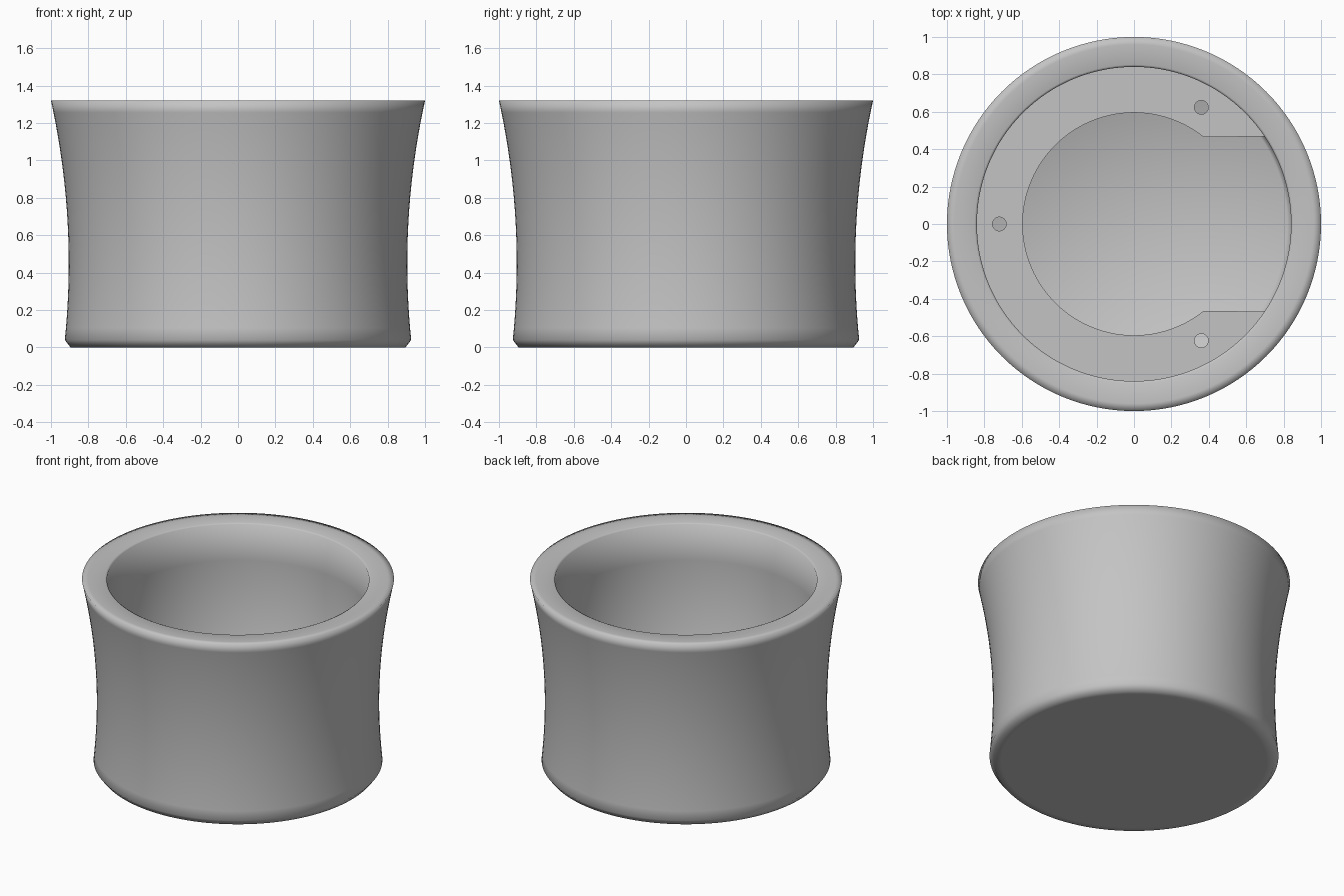
import bpy
import bmesh
from math import sin, cos, pi, asin, atan2, sqrt
from mathutils import Matrix

cube = bpy.data.objects.get("Cube")
if cube:
    bpy.data.objects.remove(cube, do_unlink=True)

HEIGHT = 1.32
INNER = 0.84      # inner wall radius
FLOOR = 0.08
LEDGE = 0.32      # height of the inner ledge
POCKET = 0.595    # radius of the opening in the ledge
SLOT = 0.465      # half width of the slot on the +x side

grey = bpy.data.materials.new("grey")
grey.use_nodes = True
colour = (0.55, 0.55, 0.55, 1)
grey.diffuse_color = colour
grey.node_tree.nodes["Principled BSDF"].inputs["Base Color"].default_value = colour


def add_object(name, data):
    obj = bpy.data.objects.new(name, data)
    bpy.context.collection.objects.link(obj)
    data.materials.append(grey)
    return obj


def lathe(name, profile, steps=128):
    bm = bmesh.new()
    verts = [bm.verts.new((r, 0, z)) for r, z in profile]
    edges = [bm.edges.new(pair) for pair in zip(verts, verts[1:])]
    bmesh.ops.spin(bm, geom=verts + edges, cent=(0, 0, 0), axis=(0, 0, 1),
                   angle=2 * pi, steps=steps, use_merge=True)
    bmesh.ops.remove_doubles(bm, verts=bm.verts, dist=0.0001)
    bmesh.ops.recalc_face_normals(bm, faces=bm.faces)
    mesh = bpy.data.meshes.new(name)
    bm.to_mesh(mesh)
    bm.free()
    mesh.shade_smooth()
    return add_object(name, mesh)


def arc(radius, start, end, count):
    angles = [start + (end - start) * i / count for i in range(count + 1)]
    return [(radius * cos(a), radius * sin(a)) for a in angles]


# Cup wall: waisted outside, chamfered foot, flat rim, straight inside
def waist(z):
    return 0.905 + 0.1255 * (z - 0.45) ** 2


heights = [0.04 + (HEIGHT - 0.04) * i / 20 for i in range(21)]
profile = [(0, 0), (0.85, 0), (0.895, 0)]
profile += [(waist(z), z) for z in heights]
profile += [(0.96, HEIGHT), (INNER + 0.012, HEIGHT), (INNER, HEIGHT - 0.006),
            (INNER, 1.06), (INNER, FLOOR + 0.02), (INNER - 0.02, FLOOR), (0, FLOOR)]
lathe("cup_body", profile)

# Ledge: C-shaped block with a slot and three screw holes
outer = asin(SLOT / INNER)
inner = atan2(SLOT, sqrt(POCKET ** 2 - SLOT ** 2))
outline = arc(INNER + 0.005, outer, 2 * pi - outer, 110)
outline += arc(POCKET, 2 * pi - inner, inner, 90)
loops = [outline]
for k in range(3):
    a = pi / 3 + k * 2 * pi / 3
    loops.append([(x + 0.72 * cos(a), y + 0.72 * sin(a))
                  for x, y in arc(0.037, 0, 2 * pi, 24)[:-1]])

curve = bpy.data.curves.new("ledge_outline", "CURVE")
curve.dimensions = "2D"
curve.fill_mode = "BOTH"
curve.extrude = (LEDGE - FLOOR) / 2
for points in loops:
    spline = curve.splines.new("POLY")
    spline.points.add(len(points) - 1)
    for point, (x, y) in zip(spline.points, points):
        point.co = (x, y, 0, 1)
    spline.use_cyclic_u = True

# Turn the filled outline into a mesh standing on the floor
helper = bpy.data.objects.new("ledge_outline", curve)
bpy.context.collection.objects.link(helper)
bpy.context.view_layer.update()
evaluated = helper.evaluated_get(bpy.context.evaluated_depsgraph_get())
mesh = bpy.data.meshes.new_from_object(evaluated)
bpy.data.objects.remove(helper, do_unlink=True)
mesh.transform(Matrix.Translation((0, 0, (LEDGE + FLOOR) / 2)))
mesh.materials.clear()
ledge = add_object("inner_ledge", mesh)

bm = bmesh.new()
bm.from_mesh(mesh)
bmesh.ops.remove_doubles(bm, verts=bm.verts, dist=0.0001)
bmesh.ops.recalc_face_normals(bm, faces=bm.faces)
bm.to_mesh(mesh)
bm.free()

bpy.ops.object.select_all(action="DESELECT")
ledge.select_set(True)
bpy.context.view_layer.objects.active = ledge
bpy.ops.object.shade_smooth_by_angle()
